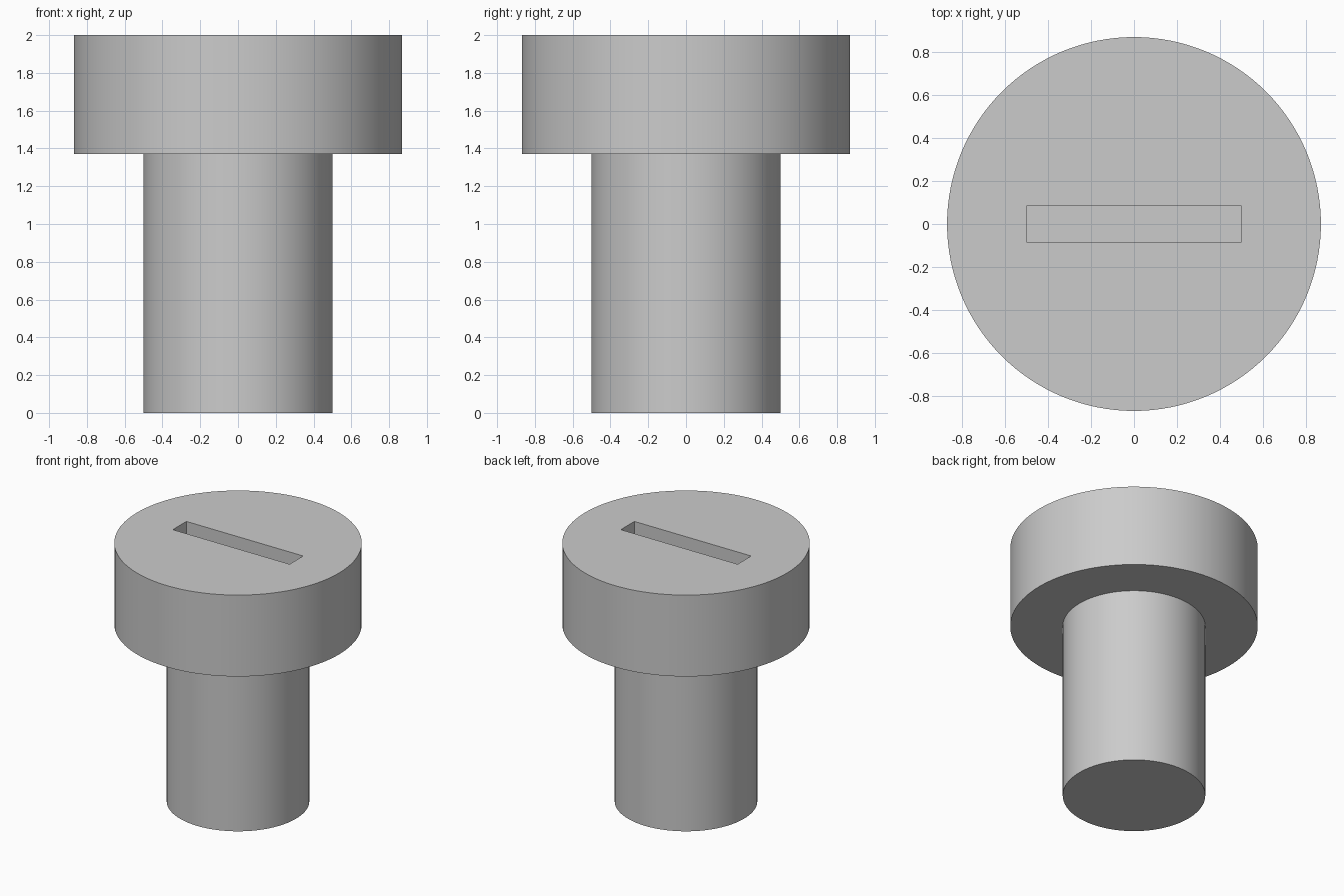
import bpy
import bmesh
import math
from mathutils import Matrix

cube = bpy.data.objects.get("Cube")
if cube:
    bpy.data.objects.remove(cube, do_unlink=True)

SIDES = 128
HEAD_R, SHAFT_R = 0.868, 0.5
HEAD_Z, TOP_Z = 1.37, 2.0
SLOT_LENGTH, SLOT_WIDTH, SLOT_DEPTH = 1.0, 0.166, 0.33

metal = bpy.data.materials.new("light grey metal")
metal.use_nodes = True
grey = (0.6, 0.6, 0.6, 1)
metal.diffuse_color = grey
metal.node_tree.nodes["Principled BSDF"].inputs["Base Color"].default_value = grey


def add_object(name, bm):
    mesh = bpy.data.meshes.new(name)
    bmesh.ops.recalc_face_normals(bm, faces=bm.faces)
    bm.to_mesh(mesh)
    bm.free()
    mesh.materials.append(metal)
    obj = bpy.data.objects.new(name, mesh)
    bpy.context.collection.objects.link(obj)
    return obj


# Shaft and head: one stepped solid of revolution
bm = bmesh.new()
profile = [(SHAFT_R, 0), (SHAFT_R, HEAD_Z), (HEAD_R, HEAD_Z), (HEAD_R, TOP_Z)]
rings = []
for radius, z in profile:
    angles = [2 * math.pi * i / SIDES for i in range(SIDES)]
    rings.append([bm.verts.new((radius * math.cos(a), radius * math.sin(a), z)) for a in angles])
for low, high in zip(rings, rings[1:]):
    for i in range(SIDES):
        j = (i + 1) % SIDES
        bm.faces.new((low[i], low[j], high[j], high[i]))
bm.faces.new(rings[0][::-1])
bm.faces.new(rings[-1])
screw = add_object("screw_body", bm)

# Slot cutter, sunk into the top of the head
bm = bmesh.new()
place = Matrix.Translation((0, 0, TOP_Z))
bmesh.ops.create_cube(bm, size=1, matrix=place @ Matrix.Diagonal((SLOT_LENGTH, SLOT_WIDTH, 2 * SLOT_DEPTH, 1)))
cutter = add_object("slot_cutter", bm)
cutter.hide_render = True

cut = screw.modifiers.new("driver_slot", "BOOLEAN")
cut.operation = "DIFFERENCE"
cut.solver = "EXACT"
cut.object = cutter

# Apply the cut, then smooth the round walls and keep the rims sharp
bpy.ops.object.select_all(action="DESELECT")
screw.select_set(True)
bpy.context.view_layer.objects.active = screw
bpy.ops.object.modifier_apply(modifier=cut.name)
bpy.data.objects.remove(cutter, do_unlink=True)
bpy.ops.object.shade_smooth_by_angle(angle=math.radians(30))
